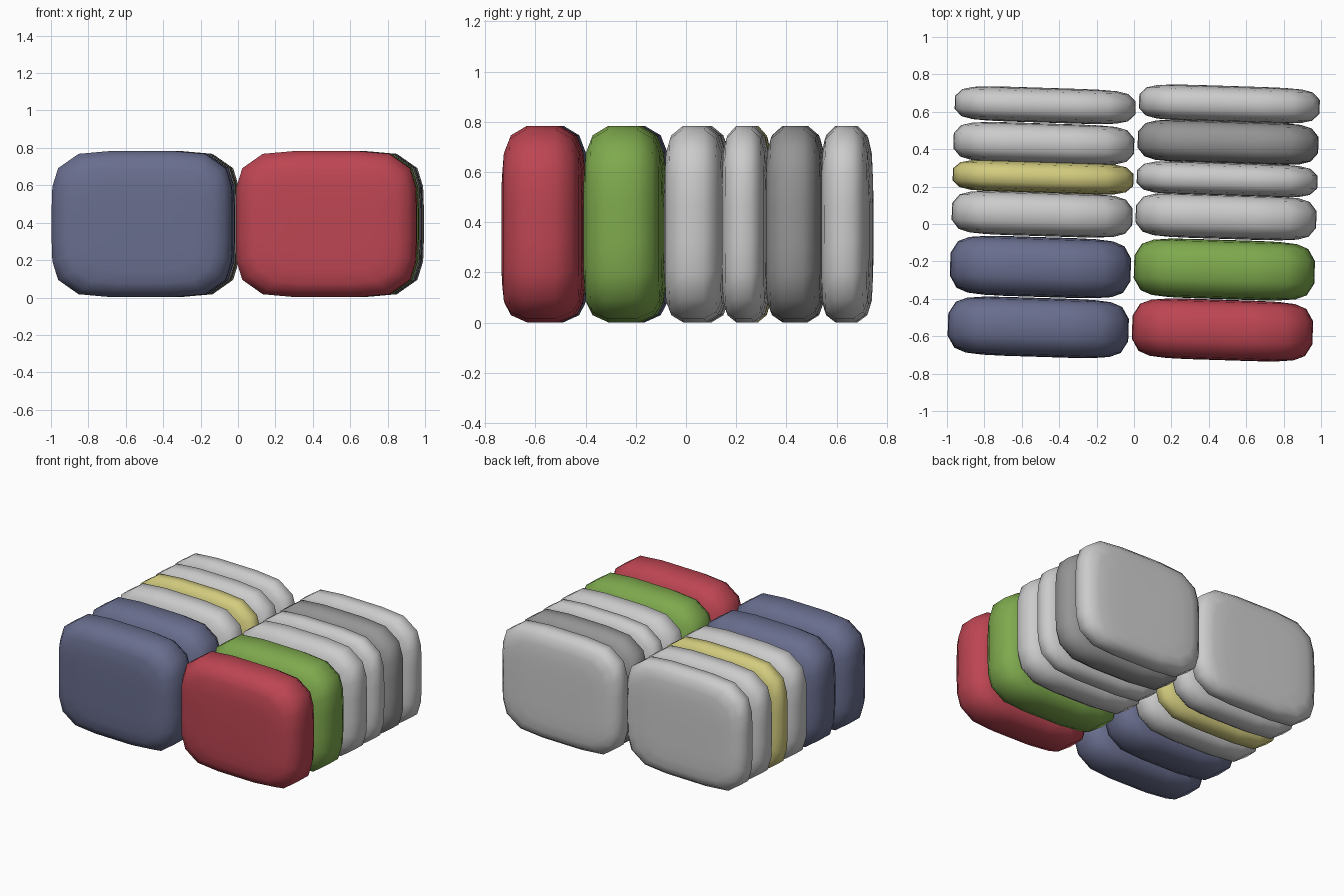
import bpy, bmesh, math

if "Cube" in bpy.data.objects:
    bpy.data.objects.remove(bpy.data.objects["Cube"])

COLOURS = {
    "blue": (0.14, 0.155, 0.27, 1), "red": (0.51, 0.06, 0.085, 1),
    "green": (0.21, 0.40, 0.075, 1), "yellow": (0.65, 0.60, 0.21, 1),
    "dark": (0.30, 0.30, 0.30, 1),
}
MATS = {}
for name, col in COLOURS.items():
    MATS[name] = bpy.data.materials.new(name)
    MATS[name].diffuse_color = col

HALF_W, HALF_H = 0.485, 0.393
TILT = math.radians(-1.8)

# Face outline: one quarter of the rounded rectangle, mirrored to all four
QUARTER = [(0.485, 0.08), (0.481, 0.2), (0.45, 0.3), (0.34, 0.377), (0.16, 0.393)]
OUTLINE = (QUARTER + [(-x, z) for x, z in reversed(QUARTER)]
           + [(-x, -z) for x, z in QUARTER]
           + [(x, -z) for x, z in reversed(QUARTER)])

# Thickness profile: (fraction of half thickness, inset of outline)
RIM = [(1.0, 0.30), (0.985, 0.19), (0.93, 0.1), (0.78, 0.04), (0.38, 0.002)]
PROFILE = [(-f, i) for f, i in RIM] + list(reversed(RIM))


def cushion(name, x, y0, y1, colour=None):
    """Soft slab standing on its long edge, between y0 and y1."""
    half_t = (y1 - y0 - 0.02) / 2
    bm = bmesh.new()
    rings = []
    for f, inset in PROFILE:
        ring = []
        for px, pz in OUTLINE:
            # the underside is fuller than the top
            iz = inset if pz > 0 else inset * 0.75
            ring.append(bm.verts.new((px * (1 - inset / HALF_W), f * half_t,
                                      pz * (1 - iz / HALF_H))))
        rings.append(ring)
    n = len(OUTLINE)
    for a, b in zip(rings, rings[1:]):
        for k in range(n):
            bm.faces.new((a[k], a[(k + 1) % n], b[(k + 1) % n], b[k]))
    bm.faces.new(rings[0])
    bm.faces.new(rings[-1])
    bmesh.ops.recalc_face_normals(bm, faces=bm.faces)
    for face in bm.faces:
        face.smooth = True
    mesh = bpy.data.meshes.new(name)
    bm.to_mesh(mesh)
    bm.free()
    ob = bpy.data.objects.new(name, mesh)
    bpy.context.collection.objects.link(ob)
    ob.location = (x, (y0 + y1) / 2, HALF_H)
    ob.rotation_euler.z = TILT
    if colour:
        mesh.materials.append(MATS[colour])


# Left and right rows, front to back: centre x, y range, colour
LEFT = [(-0.512, -0.72, -0.385, "blue"), (-0.500, -0.40, -0.06, "blue"),
        (-0.491, -0.075, 0.18, None), (-0.486, 0.155, 0.345, "yellow"),
        (-0.482, 0.313, 0.548, None), (-0.475, 0.532, 0.738, None)]
RIGHT = [(0.473, -0.738, -0.395, "red"), (0.483, -0.412, -0.075, "green"),
         (0.492, -0.09, 0.168, None), (0.498, 0.14, 0.338, None),
         (0.503, 0.313, 0.56, "dark"), (0.510, 0.535, 0.748, None)]
for side, row in (("left", LEFT), ("right", RIGHT)):
    for i, (x, y0, y1, colour) in enumerate(row, 1):
        cushion(f"{side}_cushion_{i}", x, y0, y1, colour)

for m in bpy.data.materials:
    if m.users and not m.is_grease_pencil:
        m.use_nodes = True
        m.node_tree.nodes["Principled BSDF"].inputs["Base Color"].default_value = m.diffuse_color
